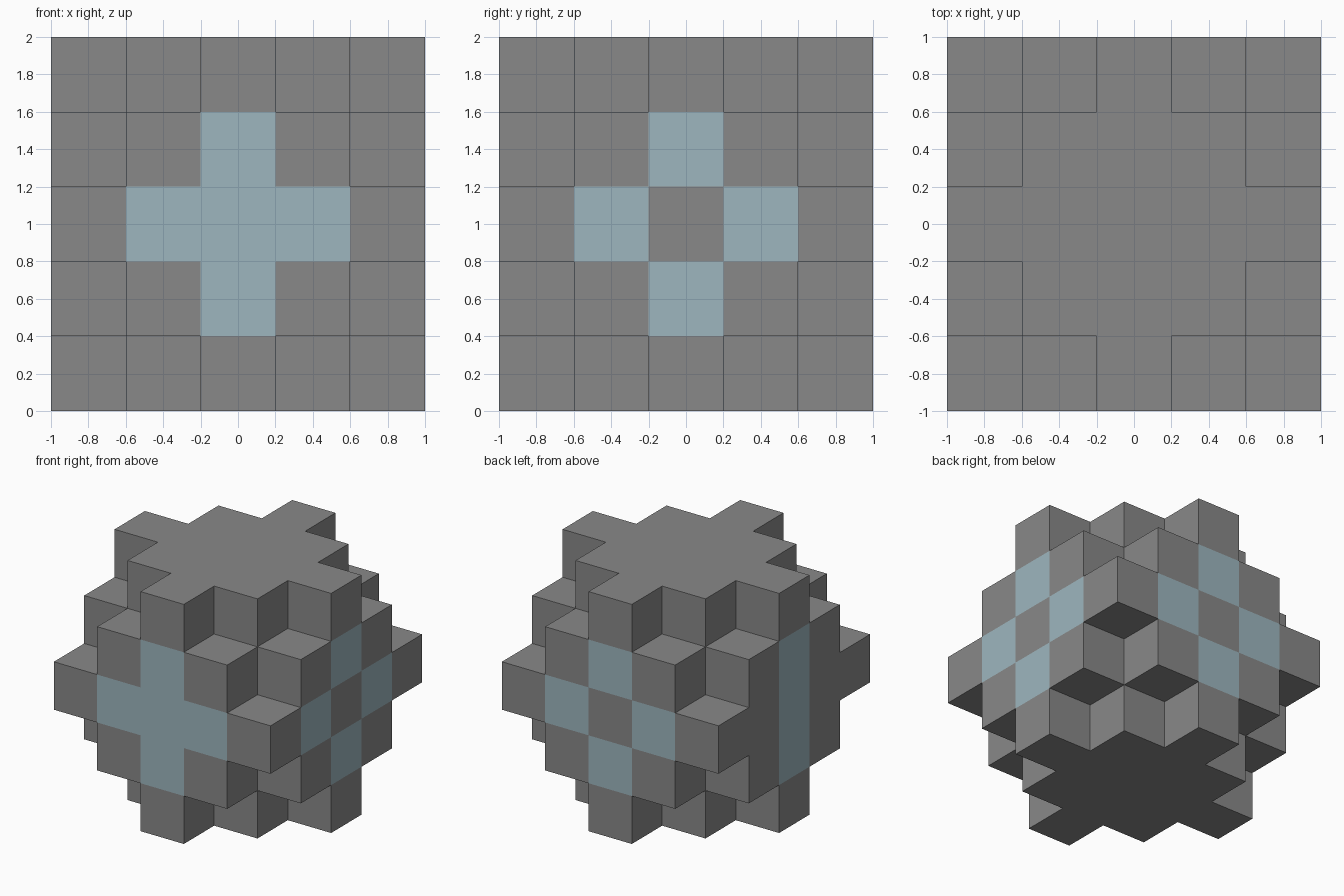
import bpy
import bmesh
from itertools import product
from math import radians
from mathutils import Vector

CELL = 0.4
REACH = 2

cube = bpy.data.objects.get("Cube")
if cube:
    bpy.data.objects.remove(cube, do_unlink=True)


def make_material(name, rgb):
    mat = bpy.data.materials.new(name)
    mat.use_nodes = True
    color = (*rgb, 1.0)
    mat.diffuse_color = color
    mat.node_tree.nodes["Principled BSDF"].inputs["Base Color"].default_value = color
    return mat


def is_solid(cell):
    """The block is every grid cell within four steps of the centre."""
    return max(map(abs, cell)) <= REACH and sum(map(abs, cell)) <= 2 * REACH


def is_blue(cell, axis, sign):
    """Painted pattern on the four outer side faces."""
    if axis == 2 or cell[axis] != sign * REACH:
        return False
    across, up = abs(cell[1 - axis]), abs(cell[2])
    if axis == 1 and sign < 0:          # front: plus
        return across + up <= 1
    if axis == 0 and sign < 0:          # -x side: upright bar
        return across == 0 and up <= 1
    return across + up == 1             # +x side and back: four squares


def add_face(bm, cell, axis, sign):
    """Add the square side of a cell that faces along one axis."""
    normal, u = Vector(), Vector()
    normal[axis] = sign
    u[(axis + 1) % 3] = 1
    v = normal.cross(u)
    middle = Vector(cell) + normal / 2 + Vector((0, 0, REACH + 0.5))
    corners = [middle + (u * a + v * b) / 2
               for a, b in ((-1, -1), (1, -1), (1, 1), (-1, 1))]
    face = bm.faces.new([bm.verts.new(p * CELL) for p in corners])
    face.material_index = int(is_blue(cell, axis, sign))


# Stepped block: only the exposed cell sides are built
bm = bmesh.new()
steps = range(-REACH, REACH + 1)
for cell in filter(is_solid, product(steps, repeat=3)):
    for axis, sign in product(range(3), (-1, 1)):
        neighbour = list(cell)
        neighbour[axis] += sign
        if not is_solid(neighbour):
            add_face(bm, cell, axis, sign)

# Weld the sides and merge flat areas of one colour
bmesh.ops.remove_doubles(bm, verts=bm.verts, dist=0.001)
bmesh.ops.dissolve_limit(bm, angle_limit=radians(1), verts=bm.verts,
                         edges=bm.edges, delimit={'MATERIAL'})

mesh = bpy.data.meshes.new("stepped_block")
bm.to_mesh(mesh)
bm.free()
mesh.materials.append(make_material("stone grey", (0.25, 0.25, 0.25)))
mesh.materials.append(make_material("pale blue", (0.34, 0.47, 0.52)))
block = bpy.data.objects.new("stepped_block", mesh)
bpy.context.collection.objects.link(block)
